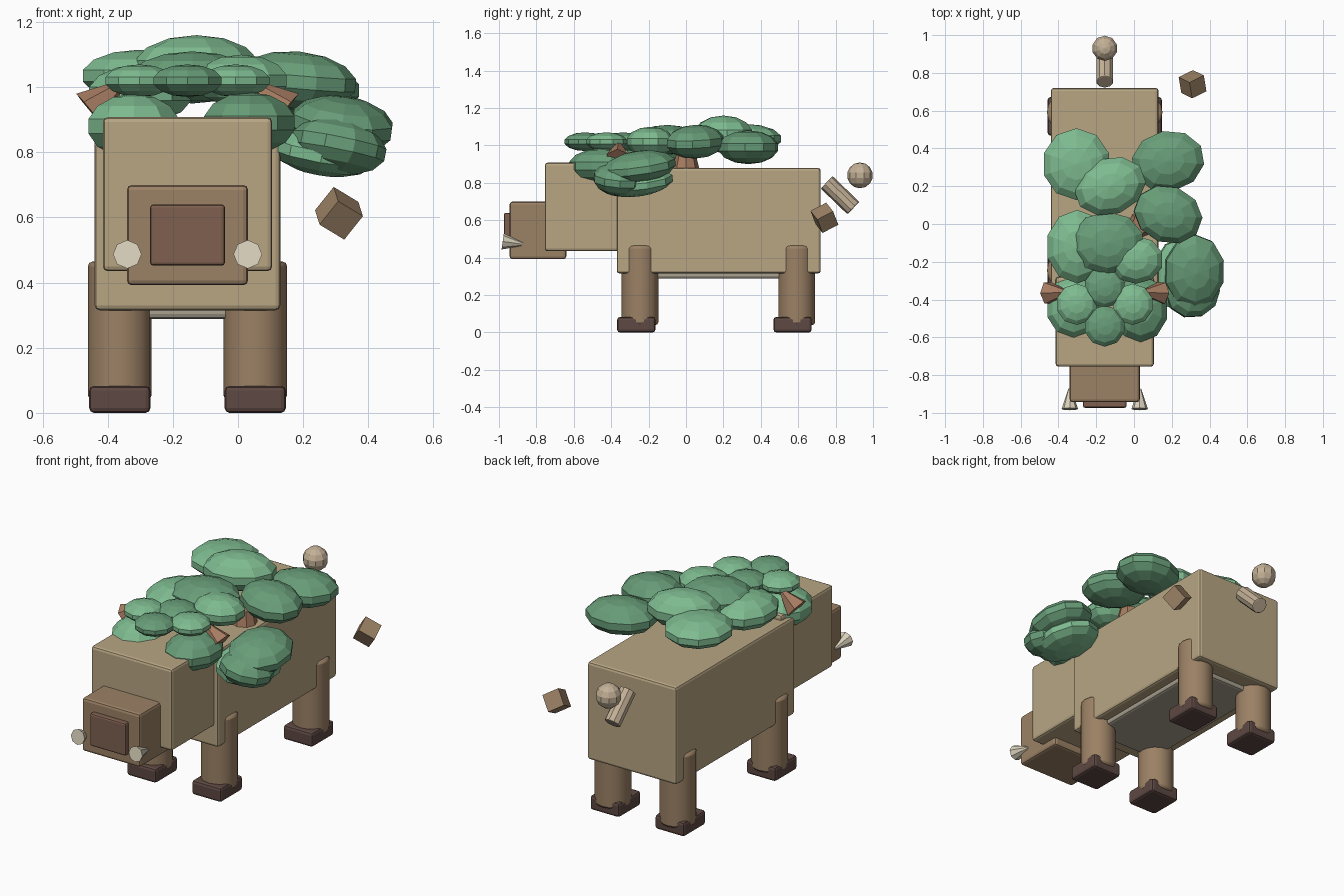
import bpy
from math import radians
from mathutils import Vector

if "Cube" in bpy.data.objects:
    bpy.data.objects.remove(bpy.data.objects["Cube"])

CX = -0.155  # the animal's own centre line


def mat(name, r, g, b):
    m = bpy.data.materials.new(name)
    m.diffuse_color = (r, g, b, 1)
    m.use_nodes = True
    m.node_tree.nodes["Principled BSDF"].inputs["Base Color"].default_value = m.diffuse_color
    return m


HIDE = mat("hide", .48, .38, .23)
BARK = mat("bark", .33, .22, .13)
HOOF = mat("hoof", .11, .065, .055)
NOSE = mat("nose", .21, .115, .08)
BONE = mat("bone", .70, .64, .50)
TAN = mat("tan", .55, .44, .31)
BELLY = mat("belly", .40, .36, .28)
RUST = mat("rust", .38, .20, .12)
LEAVES = [mat("leaf_light", .21, .50, .28), mat("leaf_dark", .14, .34, .19)]


def finish(name, m, bevel=0):
    o = bpy.context.object
    o.name = name
    o.data.materials.append(m)
    if bevel:
        bpy.ops.object.transform_apply(location=False, rotation=False, scale=True)
        b = o.modifiers.new("bevel", 'BEVEL')
        b.width, b.segments = bevel, 2
        b.limit_method, b.angle_limit = 'ANGLE', radians(40)
    return o


def box(name, lo, hi, m, bevel=.015, rot=(0, 0, 0)):
    lo, hi = Vector(lo), Vector(hi)
    bpy.ops.mesh.primitive_cube_add(size=1, location=(lo + hi) / 2, rotation=rot)
    bpy.context.object.scale = hi - lo
    return finish(name, m, bevel)


def cone(name, a, b, r1, r2, sides, m, bevel=0):
    a, b = Vector(a), Vector(b)
    bpy.ops.mesh.primitive_cone_add(vertices=sides, radius1=r1, radius2=r2,
                                    depth=(b - a).length, location=(a + b) / 2,
                                    rotation=(b - a).to_track_quat('Z', 'Y').to_euler())
    return finish(name, m, bevel)


def blob(name, loc, size, m, rot=(0, 0, 0)):
    bpy.ops.mesh.primitive_uv_sphere_add(segments=10, ring_count=7, radius=1, location=loc,
                                         rotation=[radians(a) for a in rot])
    bpy.context.object.scale = size
    return finish(name, m)


# Body, belly, head, snout, nose
box("body", (CX - .285, -.37, .315), (CX + .285, .72, .88), HIDE)
box("belly", (CX - .22, -.28, .288), (CX + .22, .62, .40), BELLY)
box("head", (CX - .26, -.755, .435), (CX + .26, -.28, .908), HIDE)
box("snout", (CX - .186, -.943, .392), (CX + .186, -.64, .70), BARK)
box("nose", (CX - .115, -.973, .452), (CX + .115, -.90, .64), NOSE, .01)

# Paired parts: tusks, ears, legs and hooves
for s, side in ((-1, "left"), (1, "right")):
    x = CX + s * .185
    cone(f"tusk_{side}", (x, -.98, .487), (x, -.873, .472), .044, .008, 8, BONE)
    cone(f"ear_{side}", (CX + s * .30, -.365, .93), (CX + s * .18, -.36, 1.03), .065, 0, 6, RUST)
    x = CX + s * .208
    for y, hy, end in ((-.246, -.266, "front"), (.592, .57, "back")):
        leg = cone(f"{end}_leg_{side}", (x, y, .04), (x, y, .465), .098, .098, 16, BARK, .015)
        bpy.ops.object.shade_smooth_by_angle(angle=radians(35))
        box(f"{end}_hoof_{side}", (x - .094, hy - .102, 0), (x + .094, hy + .102, .083), HOOF)

# Tail with tuft, and the drifting cube
cone("tail", (CX, .752, .803), (CX, .895, .665), .046, .046, 10, TAN, .006)
blob("tail_tuft", (CX, .93, .84), (.069, .069, .069), TAN)
box("loose_cube", (.262, .692, .565), (.358, .788, .661), BARK, 0, (.55, .5, .45))

# Stump under the foliage
cone("back_stump", (.04, 0, .86), (.04, 0, .96), .075, .05, 8, RUST)

# Foliage: location, size, rotation
foliage = [
    ((-.305, .317, 1.035), (.185, .195, .08), (0, 0, 0)),
    ((.18, .333, .99), (.20, .165, .09), (0, 0, 10)),
    ((-.127, .20, 1.06), (.20, .155, .1), (0, 0, 20)),
    ((.18, .05, 1.02), (.19, .155, .09), (0, 5, -20)),
    ((-.30, -.12, .98), (.17, .20, .09), (0, 0, 0)),
    ((-.14, -.10, 1.03), (.20, .17, .08), (0, 0, 0)),
    ((.01, -.19, 1.02), (.15, .13, .08), (0, 0, 0)),
    ((.32, -.25, .885), (.165, .20, .085), (8, 8, 0)),
    ((.26, -.27, .805), (.17, .205, .075), (6, 10, 0)),
    ((.31, -.36, .82), (.15, .14, .085), (0, 12, 20)),
    ((-.32, -.44, .88), (.15, .17, .10), (0, 0, 0)),
    ((.035, -.45, .89), (.15, .18, .095), (0, 0, 0)),
]
for i, (p, size, rot) in enumerate(foliage):
    blob(f"leaf_clump_{i + 1}", p, size, LEAVES[i % 2], rot)

# Small rosette on the head
for i, (x, y) in enumerate(((-.148, 0), (.148, 0), (0, .09), (0, -.115))):
    blob(f"rosette_leaf_{i + 1}", (CX + x, -.425 + y, 1.02), (.112, .112, .05), LEAVES[i // 2])
